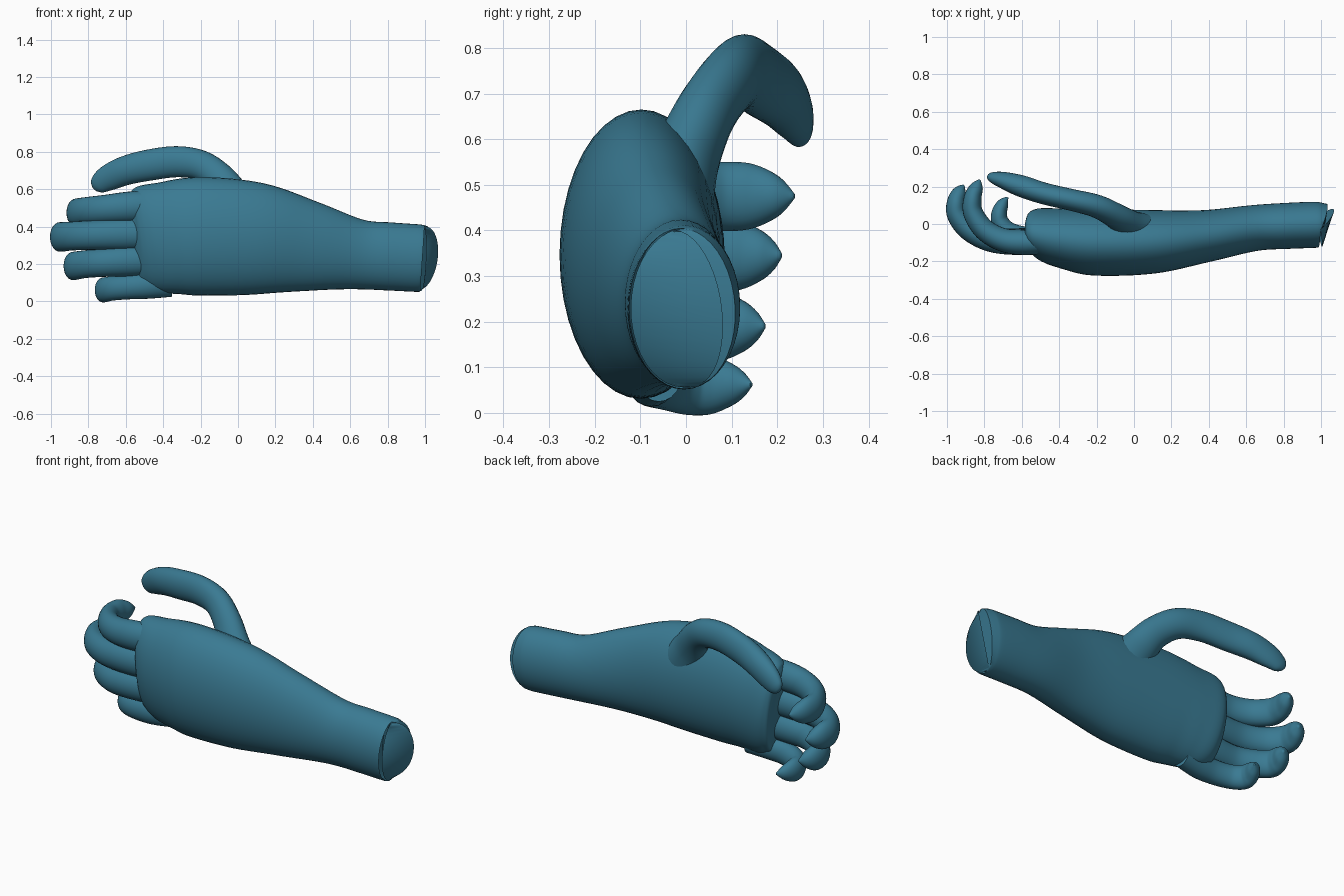
import bpy, bmesh, math
from mathutils import Vector

skin = bpy.data.materials.new("teal blue")
skin.diffuse_color = (0.042, 0.195, 0.29, 1)


def spline(a, b, c, d, t):
    """Catmull-Rom value between b and c."""
    return 0.5 * (2 * b + (c - a) * t + (2 * a - 5 * b + 4 * c - d) * t * t
                  + (3 * b - a - 3 * c + d) * t ** 3)


def sweep(name, stations, ref, sides=32, steps=6, bend=None):
    """Loft ellipses along a path; station = x, y, z, radius across, radius along ref."""
    n = len(stations)
    rows = []
    for i in range(n - 1):
        s = [stations[max(0, min(n - 1, i + k))] for k in (-1, 0, 1, 2)]
        for j in range(steps):
            rows.append([spline(*v, j / steps) for v in zip(*s)])
    rows.append(list(stations[-1]))
    centres = [Vector(r[:3]) for r in rows]
    bm = bmesh.new()
    rings = []
    for i, r in enumerate(rows):
        t = (centres[min(i + 1, len(rows) - 1)] - centres[max(i - 1, 0)]).normalized()
        up = (ref - ref.dot(t) * t).normalized()
        side = t.cross(up)
        ring = []
        for k in range(sides):
            a = math.tau * k / sides
            p = centres[i] + side * (math.cos(a) * r[3]) + up * (math.sin(a) * r[4])
            ring.append(bm.verts.new(bend(p) if bend else p))
        rings.append(ring)
    for a, b in zip(rings, rings[1:]):
        for k in range(sides):
            m = (k + 1) % sides
            bm.faces.new((a[k], a[m], b[m], b[k]))
    bm.faces.new(rings[0][::-1])
    bm.faces.new(rings[-1])
    bmesh.ops.recalc_face_normals(bm, faces=bm.faces)
    mesh = bpy.data.meshes.new(name)
    bm.to_mesh(mesh)
    bm.free()
    mesh.materials.append(skin)
    ob = bpy.data.objects.new(name, mesh)
    bpy.context.collection.objects.link(ob)
    bpy.ops.object.select_all(action='DESELECT')
    ob.select_set(True)
    bpy.context.view_layer.objects.active = ob
    bpy.ops.object.shade_smooth_by_angle(angle=math.radians(50))


Z, Y = Vector((0, 0, 1)), Vector((0, 1, 0))


def slant_knuckles(p):
    """Lean the knuckle end so the palm side and top reach further out."""
    f = max(0, min(1, (-0.25 - p.x) / 0.2))
    p.x -= f * (0.22 * (p.y + 0.06) + 0.12 * (p.z - 0.33))
    return p


# Forearm and palm
sweep("palm_and_wrist", [
    (0.985, -0.004, 0.23, 0.117, 0.172),
    (0.97, -0.004, 0.231, 0.123, 0.180),
    (0.82, -0.01, 0.24, 0.123, 0.182),
    (0.64, -0.022, 0.252, 0.123, 0.188),
    (0.38, -0.065, 0.295, 0.140, 0.243),
    (0.10, -0.095, 0.335, 0.170, 0.300),
    (-0.20, -0.098, 0.348, 0.178, 0.317),
    (-0.38, -0.080, 0.338, 0.165, 0.298),
    (-0.48, -0.062, 0.332, 0.149, 0.285),
    (-0.53, -0.055, 0.330, 0.128, 0.262),
    (-0.555, -0.052, 0.330, 0.095, 0.225),
    (-0.565, -0.050, 0.330, 0.030, 0.08)], Z, 40, bend=slant_knuckles)

# Curled fingers: x, y path with z from base to tip, and a thickness factor
fingers = {
    "index_finger": (0.515, 0.475, 1.0,
                     [(-.42, -.09), (-.58, -.098), (-.70, -.085), (-.80, -.03), (-.86, .06),
                      (-.862, .14), (-.84, .20), (-.825, .237)]),
    "middle_finger": (0.365, 0.345, 1.04,
                      [(-.42, -.09), (-.60, -.095), (-.76, -.085), (-.88, -.03), (-.945, .05),
                       (-.95, .12), (-.93, .175), (-.91, .208)]),
    "ring_finger": (0.225, 0.19, 1.0,
                    [(-.42, -.08), (-.58, -.09), (-.72, -.082), (-.82, -.03), (-.875, .03),
                     (-.88, .09), (-.86, .14), (-.84, .172)]),
    "little_finger": (0.095, 0.062, 0.88,
                      [(-.36, -.06), (-.48, -.075), (-.58, -.07), (-.67, -.04), (-.715, .01),
                       (-.72, .06), (-.70, .11), (-.675, .143)]),
}
across = [.062, .068, .063, .058, .053, .047, .034, .005]
height = [.080, .082, .076, .074, .076, .072, .045, .006]
for name, (z0, z1, k, path) in fingers.items():
    sweep(name, [(x, y, z0 + (z1 - z0) * min(1, i / 4), across[i] * k, height[i] * k)
                 for i, (x, y) in enumerate(path)], Z, 24)

# Thumb, flared where it leaves the palm
sweep("thumb", [
    (0.03, -0.025, 0.46, 0.125, 0.085),
    (-0.03, 0.00, 0.56, 0.100, 0.075),
    (-0.10, 0.045, 0.66, 0.083, 0.066),
    (-0.20, 0.095, 0.728, 0.080, 0.062),
    (-0.33, 0.128, 0.747, 0.083, 0.058),
    (-0.48, 0.163, 0.728, 0.083, 0.058),
    (-0.60, 0.202, 0.700, 0.078, 0.058),
    (-0.69, 0.232, 0.662, 0.070, 0.046),
    (-0.745, 0.248, 0.628, 0.053, 0.032),
    (-0.768, 0.255, 0.612, 0.030, 0.018),
    (-0.775, 0.257, 0.607, 0.006, 0.005)], Y, 28)
